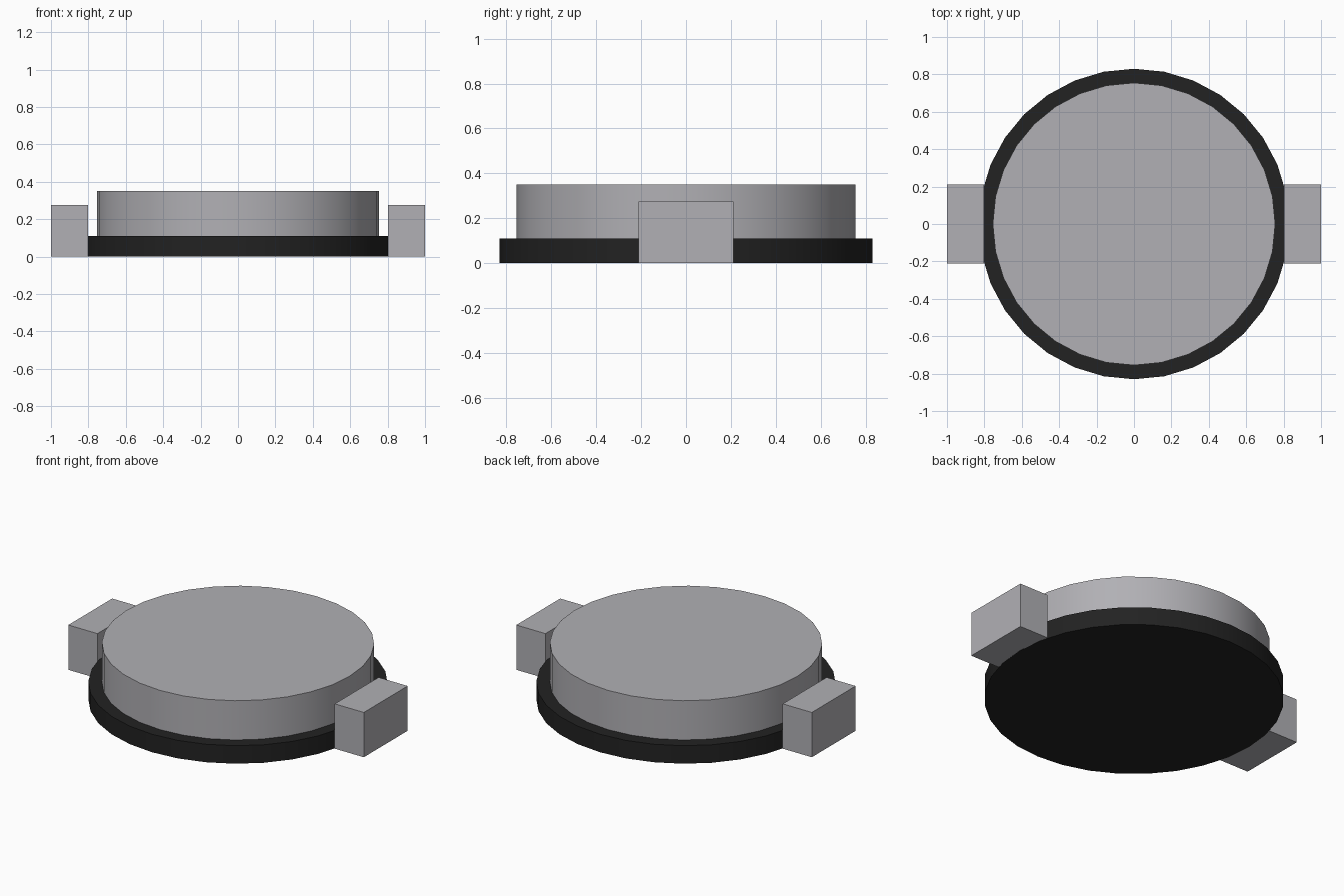
import bpy

cube = bpy.data.objects.get("Cube")
if cube:
    bpy.data.objects.remove(cube, do_unlink=True)


def material(name, color):
    m = bpy.data.materials.new(name)
    m.use_nodes = True
    m.diffuse_color = color
    m.node_tree.nodes["Principled BSDF"].inputs["Base Color"].default_value = color
    return m


grey = material("light_grey", (0.44, 0.435, 0.46, 1))
black = material("black", (0.016, 0.016, 0.016, 1))


def disc(name, radius, z0, z1, mat):
    bpy.ops.mesh.primitive_cylinder_add(vertices=32, radius=radius, depth=z1 - z0,
                                        location=(0, 0, (z0 + z1) / 2))
    ob = bpy.context.object
    ob.name = name
    ob.data.materials.append(mat)
    bpy.ops.object.shade_smooth_by_angle()


def block(name, x0, x1, half_y, z0, z1, mat):
    bpy.ops.mesh.primitive_cube_add(size=1, location=((x0 + x1) / 2, 0, (z0 + z1) / 2))
    ob = bpy.context.object
    ob.name = name
    ob.scale = (abs(x1 - x0), 2 * half_y, z1 - z0)
    bpy.ops.object.transform_apply(location=False, rotation=False, scale=True)
    ob.data.materials.append(mat)


# Wide dark base with the raised body on top
disc("base", 0.83, 0.0, 0.11, black)
disc("body", 0.755, 0.11, 0.35, grey)

# Side blocks, lifted a hair so their undersides do not coincide with the base
for side, name in ((1, "left_block"), (-1, "right_block")):
    block(name, side * 0.803, side * 1.0, 0.212, 0.001, 0.275, grey)
